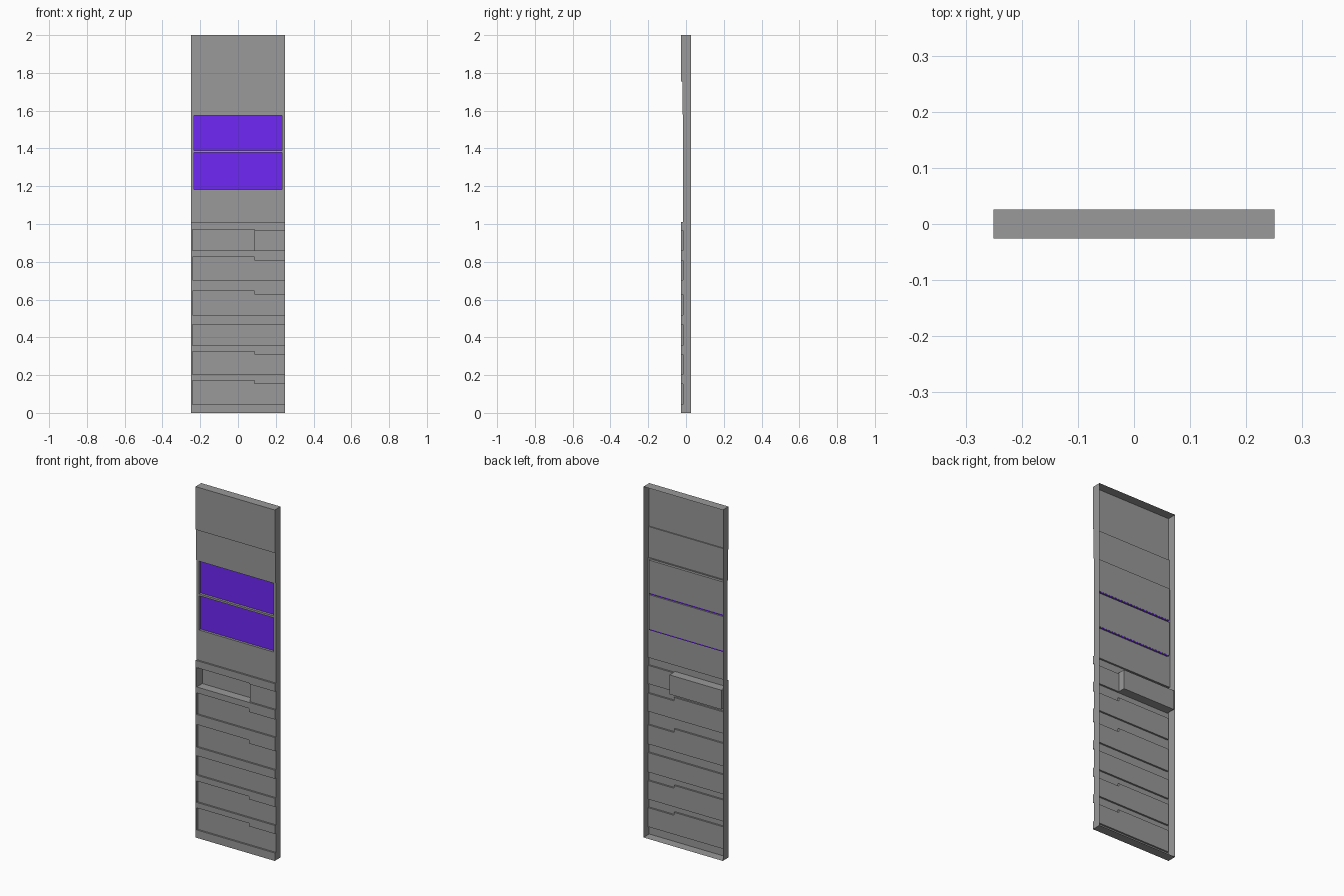
import bpy, bmesh

if "Cube" in bpy.data.objects:
    bpy.data.objects.remove(bpy.data.objects["Cube"])

W, H = 0.25, 2.0
FRONT, BACK = -0.026, 0.026
FLOOR = -0.016            # depth of the shallow recesses
SCREEN = -0.001           # depth of the screen recesses
LEFT, SPLIT = -0.242, 0.087

# Relief regions (x0, x1, z0, z1, y); later ones override earlier ones
regions = [
    (-W, W, 0, H, FRONT),
    (-W, W, 1.58, 1.755, -0.0195),
    (-W, W, 1.01, 1.58, FLOOR),
]

# Screen recesses
screens = [(1.183, 1.378), (1.389, 1.575)]
SX = 0.234
regions += [(-SX, SX, z0, z1, SCREEN) for z0, z1 in screens]

# Drawer fronts: bottom, top left of the split, top right of the split
drawers = [(0.86, 0.970, 0.965), (0.703, 0.826, 0.806), (0.517, 0.646, 0.626),
           (0.357, 0.468, 0.468), (0.202, 0.324, 0.308), (0.045, 0.171, 0.154)]
for z0, zl, zr in drawers:
    regions.append((LEFT, SPLIT, z0, zl, FLOOR))
    regions.append((SPLIT, W, z0, zr, FLOOR))

# Deep tray in the top drawer
regions.append((LEFT, SPLIT, 0.86, 0.970, BACK - 0.001))


def material(name, colour):
    mat = bpy.data.materials.new(name)
    mat.diffuse_color = (*colour, 1)
    mat.use_nodes = True
    mat.node_tree.nodes["Principled BSDF"].inputs["Base Color"].default_value = mat.diffuse_color
    return mat


def depth(x, z):
    """Surface depth at a point; the open back outside the outline."""
    y = BACK
    for x0, x1, z0, z1, d in regions:
        if x0 < x < x1 and z0 < z < z1:
            y = d
    return y


def relief(name, mat):
    """Stepped sheet with walls between levels and an open-backed rim."""
    xs = sorted({v for r in regions for v in r[:2]})
    zs = sorted({v for r in regions for v in r[2:4]})
    xs = [-W - 0.1] + xs + [W + 0.1]
    zs = [-0.1] + zs + [H + 0.1]
    bm = bmesh.new()

    def quad(*pts):
        bm.faces.new([bm.verts.new(p) for p in pts])

    for i in range(len(xs) - 1):
        for j in range(len(zs) - 1):
            x0, x1, z0, z1 = xs[i], xs[i + 1], zs[j], zs[j + 1]
            cx, cz = (x0 + x1) / 2, (z0 + z1) / 2
            y = depth(cx, cz)
            if y < BACK:
                quad((x0, y, z0), (x1, y, z0), (x1, y, z1), (x0, y, z1))
            if i + 2 < len(xs):
                yr = depth((x1 + xs[i + 2]) / 2, cz)
                if yr != y:
                    quad((x1, y, z0), (x1, yr, z0), (x1, yr, z1), (x1, y, z1))
            if j + 2 < len(zs):
                yu = depth(cx, (z1 + zs[j + 2]) / 2)
                if yu != y:
                    quad((x1, y, z1), (x1, yu, z1), (x0, yu, z1), (x0, y, z1))
    bmesh.ops.remove_doubles(bm, verts=bm.verts, dist=1e-5)
    bmesh.ops.dissolve_limit(bm, angle_limit=0.01, verts=bm.verts, edges=bm.edges)
    me = bpy.data.meshes.new(name)
    bm.to_mesh(me)
    bm.free()
    me.materials.append(mat)
    ob = bpy.data.objects.new(name, me)
    bpy.context.collection.objects.link(ob)


relief("cabinet_front", material("dark_grey", (0.32, 0.32, 0.32)))

# Purple screens, tucked slightly past the lower lip of each recess
purple = material("purple", (0.16, 0.02, 0.92))
for n, (z0, z1) in enumerate(screens):
    z0 -= 0.007
    y = SCREEN - 0.001
    me = bpy.data.meshes.new("screen")
    me.from_pydata([(-SX, y, z0), (SX, y, z0), (SX, y, z1), (-SX, y, z1)],
                   [], [(0, 1, 2, 3)])
    me.materials.append(purple)
    ob = bpy.data.objects.new(f"screen_{n + 1}", me)
    bpy.context.collection.objects.link(ob)
